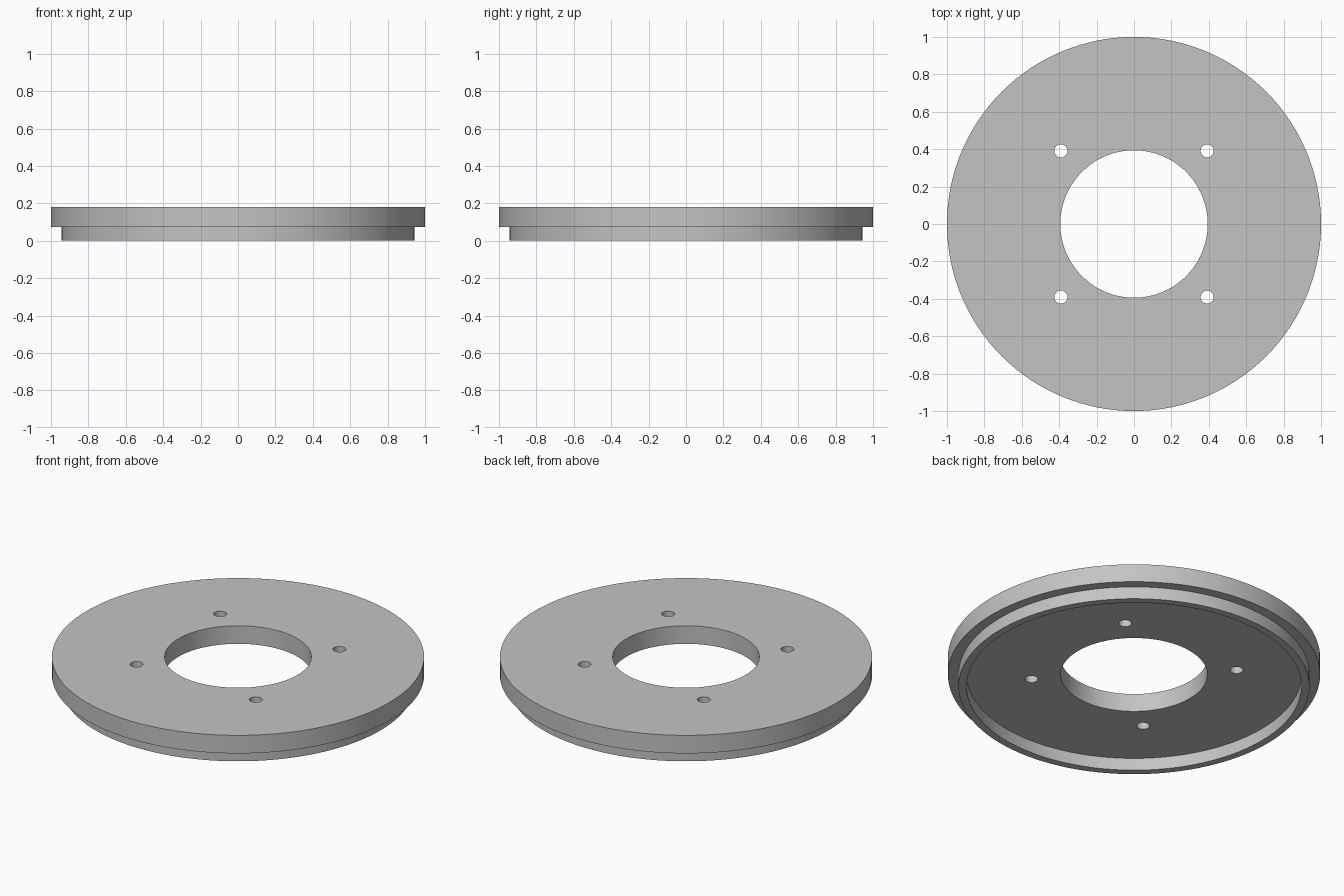
import bpy
import bmesh
import math
from mathutils import Matrix, Vector

cube = bpy.data.objects.get("Cube")
if cube:
    bpy.data.objects.remove(cube, do_unlink=True)

SEGMENTS = 128
TOP, STEP = 0.18, 0.073          # top face, underside of the flange
OUTER, LIP_OUT, LIP_IN, BORE = 1.0, 0.943, 0.90, 0.394
BOLT_POS, BOLT_RADIUS = 0.391, 0.035

# One plain grey
grey = bpy.data.materials.new("plain_grey")
grey.use_nodes = True
colour = (0.55, 0.55, 0.55, 1)
grey.diffuse_color = colour
grey.node_tree.nodes["Principled BSDF"].inputs["Base Color"].default_value = colour


def make_object(name, bm):
    bmesh.ops.recalc_face_normals(bm, faces=bm.faces)
    mesh = bpy.data.meshes.new(name)
    bm.to_mesh(mesh)
    bm.free()
    mesh.materials.append(grey)
    obj = bpy.data.objects.new(name, mesh)
    bpy.context.collection.objects.link(obj)
    return obj


# Flanged ring: closed cross-section turned around z, with a lip below
profile = [(BORE, TOP), (OUTER, TOP), (OUTER, STEP), (LIP_OUT, STEP),
           (LIP_OUT, 0), (LIP_IN, 0), (LIP_IN, STEP), (BORE, STEP)]
bm = bmesh.new()
verts = [bm.verts.new((r, 0, z)) for r, z in profile]
edges = [bm.edges.new((v, verts[i - 1])) for i, v in enumerate(verts)]
bmesh.ops.spin(bm, geom=verts + edges, cent=(0, 0, 0), axis=(0, 0, 1),
               angle=math.tau, steps=SEGMENTS, use_merge=True)
bmesh.ops.remove_doubles(bm, verts=bm.verts, dist=0.0001)
ring = make_object("flanged_ring", bm)

# Four bolt holes, cut straight through
bm = bmesh.new()
for sx in (-1, 1):
    for sy in (-1, 1):
        centre = Vector((sx * BOLT_POS, sy * BOLT_POS, TOP / 2))
        bmesh.ops.create_cone(bm, cap_ends=True, segments=32,
                              radius1=BOLT_RADIUS, radius2=BOLT_RADIUS,
                              depth=TOP * 2, matrix=Matrix.Translation(centre))
cutter = make_object("bolt_hole_cutter", bm)
cutter.hide_render = True

cut = ring.modifiers.new("bolt_holes", "BOOLEAN")
cut.operation = "DIFFERENCE"
cut.solver = "EXACT"
cut.object = cutter

bpy.ops.object.select_all(action="DESELECT")
ring.select_set(True)
bpy.context.view_layer.objects.active = ring
bpy.ops.object.modifier_apply(modifier=cut.name)
bpy.data.objects.remove(cutter, do_unlink=True)

# Smooth round walls with crisp corners
bpy.ops.object.shade_smooth_by_angle(angle=math.radians(30))
